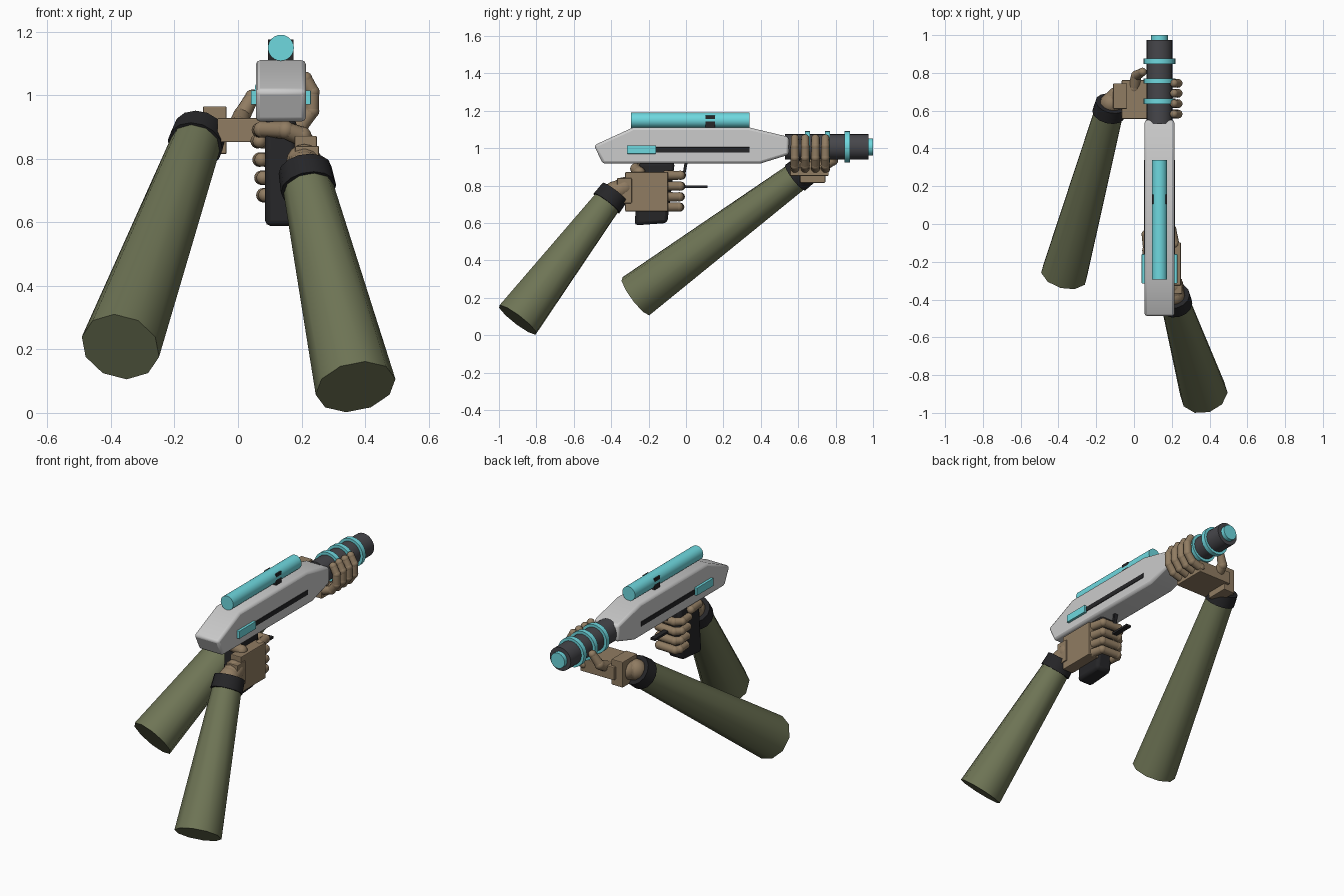
import bpy, bmesh, math
from mathutils import Vector, Matrix

if "Cube" in bpy.data.objects:
    bpy.data.objects.remove(bpy.data.objects["Cube"])

CX = 0.135   # centre plane of the gun
BZ = 1.007   # barrel height


def mat(name, rgb):
    m = bpy.data.materials.new(name)
    m.diffuse_color = (*[(c / 255) ** 2.2 for c in rgb], 1)
    m.use_nodes = True
    m.node_tree.nodes["Principled BSDF"].inputs["Base Color"].default_value = m.diffuse_color
    return m


SHELL = mat("shell_grey", (205, 205, 208))
METAL = mat("dark_metal", (72, 72, 76))
BLACK = mat("black", (42, 42, 44))
CYAN = mat("cyan", (110, 215, 222))
SKIN = mat("brown", (143, 123, 98))
CLOTH = mat("olive", (110, 116, 86))


def finish(bm, name, m, smooth=0, bevel=0, segs=2):
    bmesh.ops.recalc_face_normals(bm, faces=bm.faces)
    me = bpy.data.meshes.new(name)
    bm.to_mesh(me)
    bm.free()
    ob = bpy.data.objects.new(name, me)
    bpy.context.collection.objects.link(ob)
    me.materials.append(m)
    if bevel:
        b = ob.modifiers.new("bevel", 'BEVEL')
        b.width, b.segments, b.limit_method = bevel, segs, 'ANGLE'
        b.angle_limit = math.radians(25)
    if smooth:
        bpy.ops.object.select_all(action='DESELECT')
        ob.select_set(True)
        bpy.context.view_layer.objects.active = ob
        bpy.ops.object.shade_smooth_by_angle(angle=math.radians(smooth))
    return ob


def add_cone(bm, a, b, r1, r2, n, caps=True):
    a, b = Vector(a), Vector(b)
    d = b - a
    mtx = Matrix.Translation((a + b) / 2) @ d.to_track_quat('Z', 'Y').to_matrix().to_4x4()
    bmesh.ops.create_cone(bm, cap_ends=caps, segments=n, radius1=r1, radius2=r2,
                          depth=d.length, matrix=mtx)


def cone(name, a, b, r1, r2, n, m):
    bm = bmesh.new()
    add_cone(bm, a, b, r1, r2, n)
    return finish(bm, name, m, smooth=50)


def along_y(name, y0, y1, r, z, m, n=24):
    return cone(name, (CX, y0, z), (CX, y1, z), r, r, n, m)


def box(name, lo, hi, m, bevel=0):
    lo, hi = Vector(lo), Vector(hi)
    bm = bmesh.new()
    bmesh.ops.create_cube(bm, size=1, matrix=Matrix.Translation((lo + hi) / 2)
                          @ Matrix.Diagonal((*(hi - lo), 1)))
    return finish(bm, name, m, bevel=bevel)


def extrude_yz(name, pts, half, m, bevel):
    bm = bmesh.new()
    f = bm.faces.new([bm.verts.new((CX - half, y, z)) for y, z in pts])
    r = bmesh.ops.extrude_face_region(bm, geom=[f])
    bmesh.ops.translate(bm, vec=(2 * half, 0, 0),
                        verts=[v for v in r['geom'] if isinstance(v, bmesh.types.BMVert)])
    return finish(bm, name, m, smooth=30, bevel=bevel)


def digit(name, pts, r0, r1):
    """Chain of tapered segments with ball joints."""
    bm = bmesh.new()
    n = len(pts) - 1
    rad = [r0 + (r1 - r0) * i / n for i in range(n + 1)]
    for i in range(n):
        add_cone(bm, pts[i], pts[i + 1], rad[i] * 0.95, rad[i + 1] * 0.95, 12, False)
    for p, r in zip(pts, rad):
        bmesh.ops.create_uvsphere(bm, u_segments=12, v_segments=8, radius=r,
                                  matrix=Matrix.Translation(p))
    return finish(bm, name, SKIN, smooth=60)


# gun body and grip
extrude_yz("gun_body", [(-0.492, 1.015), (-0.285, 1.11), (0.34, 1.11), (0.55, 1.06),
                        (0.55, 0.965), (0.395, 0.917), (-0.445, 0.917)], 0.079, SHELL, 0.014)
extrude_yz("grip", [(-0.25, 0.925), (-0.06, 0.925), (-0.1, 0.60), (-0.275, 0.587)],
           0.05, BLACK, 0.018)

# side stripes and panels, both sides
for side, s in (("right", 1), ("left", -1)):
    def slab(name, y0, y1, z0, z1, out, m):
        xs = sorted((CX + s * 0.07, CX + s * out))
        box(f"{side}_{name}", (xs[0], y0, z0), (xs[1], y1, z1), m, 0.002)
    slab("stripe", -0.17, 0.34, 0.977, 1.005, 0.083, BLACK)
    slab("panel", -0.315, -0.16, 0.97, 1.015, 0.094, CYAN)

# barrel, rings and muzzle
along_y("barrel", 0.53, 0.975, 0.068, BZ, METAL)
for i, y in enumerate((0.65, 0.757, 0.862)):
    along_y(f"barrel_ring_{i + 1}", y - 0.014, y + 0.014, 0.084, BZ, CYAN)
along_y("muzzle", 0.96, 1.0, 0.045, BZ, CYAN)

# scope and mount
along_y("scope", -0.295, 0.34, 0.041, 1.149, CYAN)
box("scope_mount", (0.095, 0.105, 1.10), (0.175, 0.155, 1.175), BLACK)

# trigger and guard
extrude_yz("trigger", [(-0.008, 0.92), (0.008, 0.92), (-0.006, 0.85), (-0.02, 0.85)],
           0.012, BLACK, 0.002)
box("trigger_guard", (0.12, -0.06, 0.788), (0.15, 0.115, 0.801), BLACK)

# right arm
A, B, C = (0.37, -0.9, 0.082), (0.222, -0.425, 0.705), (0.211, -0.38, 0.764)
cone("right_sleeve", A, B, 0.128, 0.08, 10, CLOTH)
cone("right_cuff", B, C, 0.088, 0.084, 14, BLACK)
digit("right_wrist", [C, (0.208, -0.33, 0.79)], 0.06, 0.056)
box("right_heel", (0.18, -0.368, 0.705), (0.255, -0.29, 0.84), SKIN, 0.004)
box("right_palm", (0.178, -0.325, 0.662), (0.248, -0.097, 0.872), SKIN, 0.004)
for i, z in enumerate((0.855, 0.797, 0.74, 0.685)):
    k = 0.006 * i
    digit(f"right_finger_{i + 1}",
          [(0.215, -0.105, z), (0.2, -0.03 - k / 2, z), (0.095, -0.024 - k / 2, z),
           (0.062 + k, -0.055, z), (0.068 + k, -0.12, z)], 0.026, 0.022)
digit("right_thumb", [(0.2, -0.25, 0.87), (0.15, -0.27, 0.89), (0.075, -0.22, 0.892),
                      (0.066, -0.14, 0.89)], 0.032, 0.023)

# left arm
A, B, C = (-0.37, -0.268, 0.208), (-0.135, 0.585, 0.843), (-0.121, 0.638, 0.884)
cone("left_sleeve", A, B, 0.126, 0.08, 10, CLOTH)
cone("left_cuff", B, C, 0.088, 0.084, 14, BLACK)
digit("left_wrist", [C, (-0.09, 0.67, 0.89)], 0.06, 0.056)
box("left_heel", (-0.11, 0.61, 0.815), (-0.036, 0.745, 0.965), SKIN, 0.004)
box("left_palm", (-0.065, 0.557, 0.852), (0.155, 0.762, 0.928), SKIN, 0.004)
for i, y in enumerate((0.582, 0.637, 0.692, 0.745)):
    digit(f"left_finger_{i + 1}",
          [(0.14, y, 0.89), (0.2, y, 0.908), (0.232, y, 0.95), (0.234, y, 1.01),
           (0.212, y, 1.052)], 0.026, 0.022)
digit("left_thumb", [(0.0, 0.72, 0.9), (0.012, 0.785, 0.935), (0.045, 0.805, 0.995)],
      0.034, 0.023)
